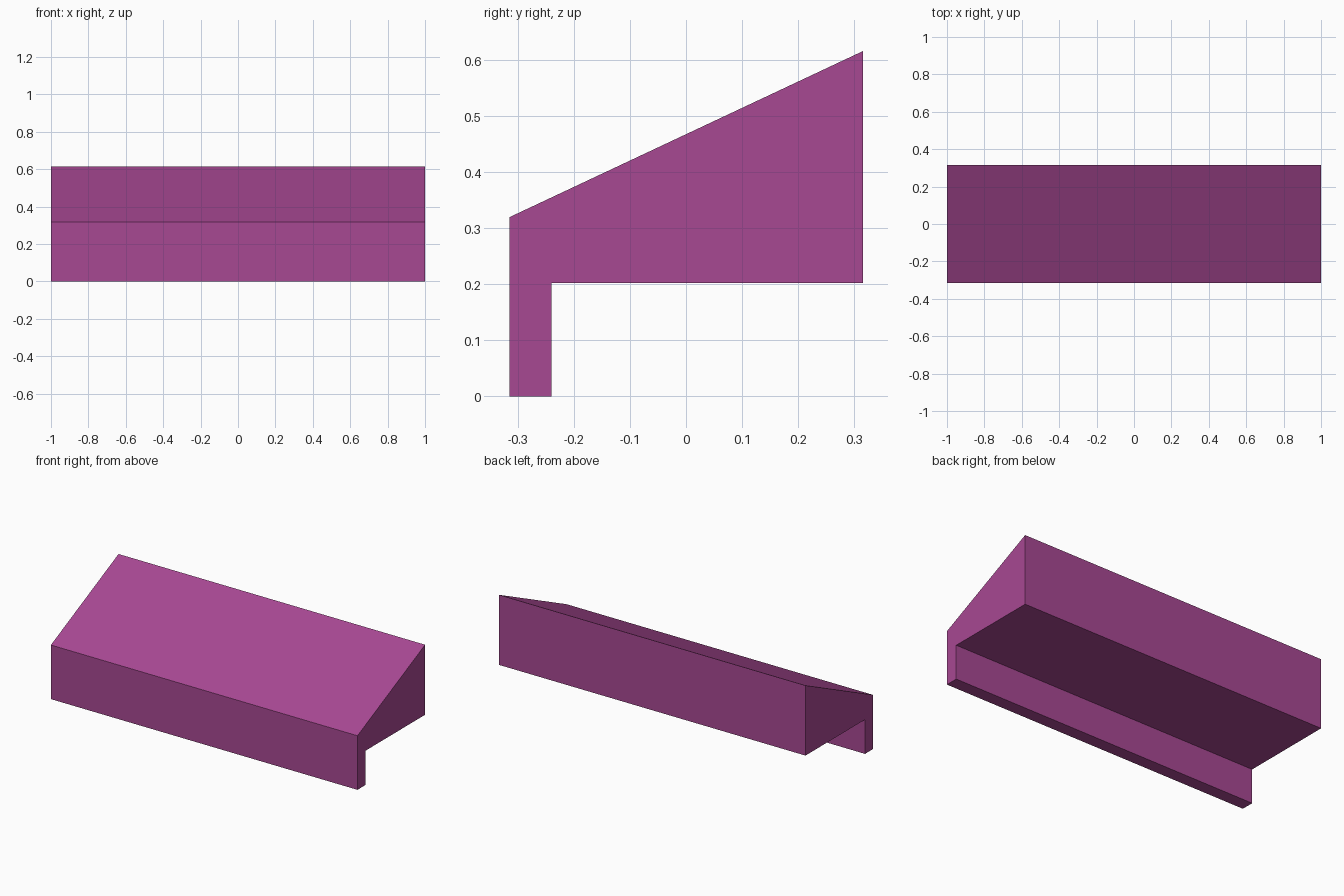
import bpy
import bmesh

cube = bpy.data.objects.get("Cube")
if cube:
    bpy.data.objects.remove(cube, do_unlink=True)

# Flat plum colour
plum = bpy.data.materials.new("plum")
plum.use_nodes = True
colour = (0.39, 0.065, 0.29, 1)
plum.diffuse_color = colour
plum.node_tree.nodes["Principled BSDF"].inputs["Base Color"].default_value = colour


def extrude_profile(name, profile, half_width, material):
    """Sweep a (y, z) outline along x into a closed solid."""
    bm = bmesh.new()
    outline = bm.faces.new([bm.verts.new((-half_width, y, z)) for y, z in profile])
    swept = bmesh.ops.extrude_face_region(bm, geom=[outline], use_keep_orig=True)
    verts = [v for v in swept["geom"] if isinstance(v, bmesh.types.BMVert)]
    bmesh.ops.translate(bm, verts=verts, vec=(2 * half_width, 0, 0))
    bmesh.ops.recalc_face_normals(bm, faces=bm.faces)
    mesh = bpy.data.meshes.new(name)
    bm.to_mesh(mesh)
    bm.free()
    mesh.materials.append(material)
    obj = bpy.data.objects.new(name, mesh)
    bpy.context.collection.objects.link(obj)
    return obj


# Sloped wedge with a thin lip hanging along the front edge
front, back, lip_back = -0.315, 0.315, -0.24
underside, front_top, back_top = 0.202, 0.319, 0.615
extrude_profile("sloped_ledge", [
    (front, 0), (lip_back, 0), (lip_back, underside),
    (back, underside), (back, back_top), (front, front_top),
], 1.0, plum)
